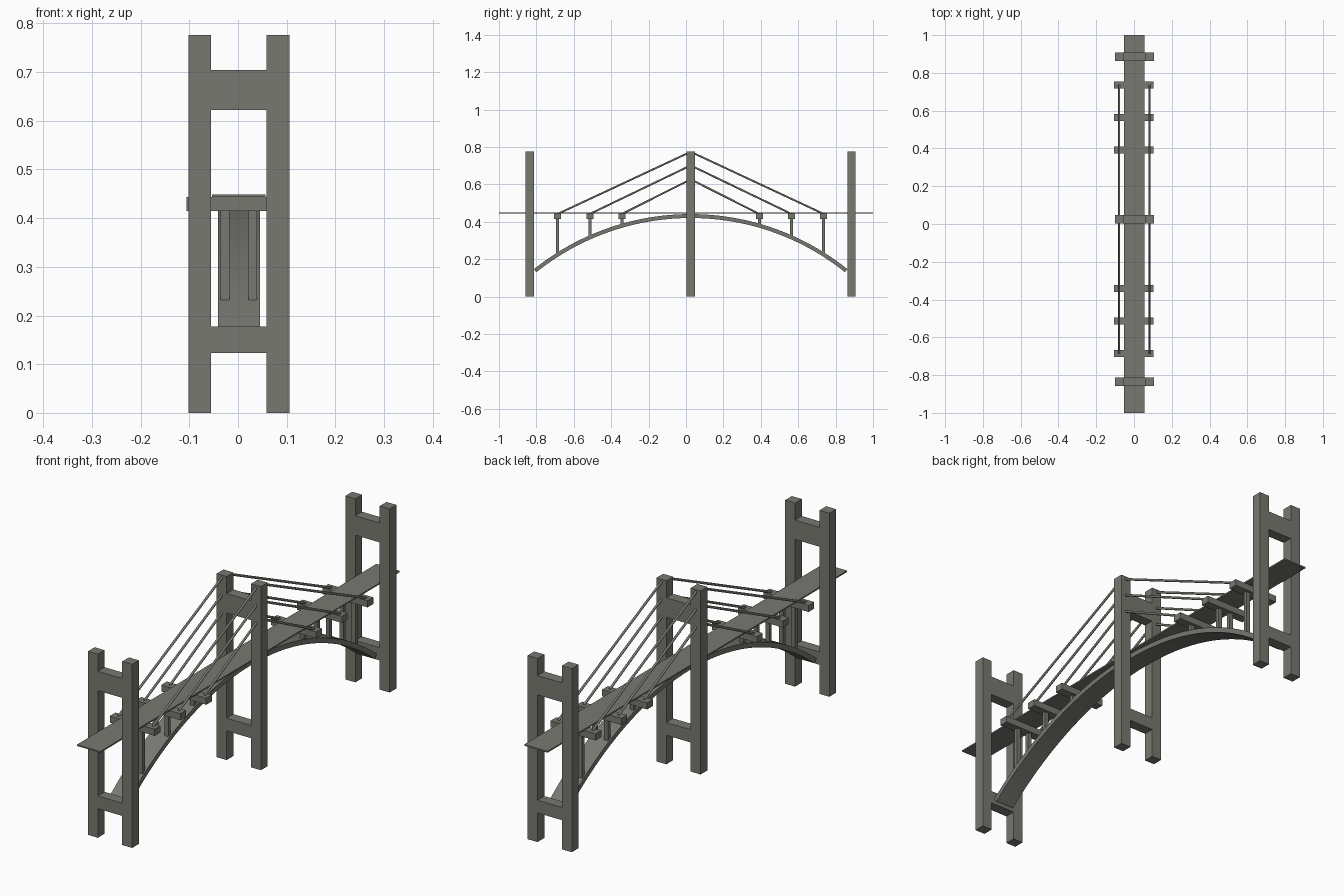
import bpy, bmesh, math
from mathutils import Vector

if "Cube" in bpy.data.objects:
    bpy.data.objects.remove(bpy.data.objects["Cube"])

XC, YC = 0.002, 0.025          # centre of the bridge structure
STEPS = (0.367, 0.539, 0.711)  # cross beam distances from the middle tower
CABLE_TOPS = (0.622, 0.697, 0.77)
R, CROWN = 1.34, 0.441         # arch radius and top height

concrete = bpy.data.materials.new("concrete grey")
concrete.diffuse_color = (0.19, 0.19, 0.168, 1)
concrete.use_nodes = True
concrete.node_tree.nodes["Principled BSDF"].inputs["Base Color"].default_value = concrete.diffuse_color


def finish(name, bm):
    bmesh.ops.recalc_face_normals(bm, faces=bm.faces)
    mesh = bpy.data.meshes.new(name)
    bm.to_mesh(mesh)
    bm.free()
    mesh.materials.append(concrete)
    ob = bpy.data.objects.new(name, mesh)
    bpy.context.collection.objects.link(ob)
    return ob


def extrude(name, pts, offset):
    bm = bmesh.new()
    f = bm.faces.new([bm.verts.new(p) for p in pts])
    ext = bmesh.ops.extrude_face_region(bm, geom=[f], use_keep_orig=True)
    vs = [v for v in ext["geom"] if isinstance(v, bmesh.types.BMVert)]
    bmesh.ops.translate(bm, verts=vs, vec=offset)
    return finish(name, bm)


def box(name, x0, x1, y0, y1, z0, z1):
    return extrude(name, [(x0, y0, z0), (x1, y0, z0), (x1, y1, z0), (x0, y1, z0)],
                   (0, 0, z1 - z0))


def rod(name, a, b, r):
    a, b = Vector(a), Vector(b)
    bm = bmesh.new()
    bmesh.ops.create_cone(bm, cap_ends=True, segments=12, radius1=r, radius2=r,
                          depth=(b - a).length)
    rot = (b - a).to_track_quat('Z', 'Y')
    for v in bm.verts:
        v.co = rot @ v.co + (a + b) / 2
    for f in bm.faces:
        f.smooth = len(f.verts) == 4
    return finish(name, bm)


def arch_top(d):
    return CROWN - R + math.sqrt(R * R - d * d)


# Road deck
box("road_deck", -0.053, 0.056, -1, 1, 0.443, 0.449)

# Three H-shaped towers
for n, y in (("front", YC - 0.86), ("middle", YC), ("back", YC + 0.86)):
    y0, y1 = y - 0.0225, y + 0.0225
    for s, side in ((-1, "left"), (1, "right")):
        a, b = sorted((XC + s * 0.057, XC + s * 0.1035))
        box(f"{n}_tower_{side}_post", a, b, y0, y1, 0, 0.776)
    box(n + "_tower_upper_beam", XC - 0.057, XC + 0.057, y0, y1, 0.622, 0.704)
    box(n + "_tower_lower_beam", XC - 0.057, XC + 0.057, y0, y1, 0.123, 0.177)

# Arch rib under the deck
amax = math.asin(0.838 / R)
angles = [amax * (i / 24 - 1) for i in range(49)]
profile = [(XC - 0.043, YC + r * math.sin(a), CROWN - R + r * math.cos(a))
           for r, seq in ((R, angles), (R - 0.021, angles[::-1])) for a in seq]
extrude("arch", profile, (0.086, 0, 0))

# Cross beams, struts and stay cables
for d, zt in zip(STEPS, CABLE_TOPS):
    for e, end in ((-1, "front"), (1, "back")):
        y = YC + e * d
        box(end + "_cross_beam", -0.106, 0.104, y - 0.019, y + 0.019, 0.415, 0.443)
        for s in (-1, 1):
            x = XC + s * 0.0285
            box(end + "_strut", x - 0.009, x + 0.009, y - 0.008, y + 0.008,
                arch_top(d) - 0.007, 0.42)
            x = XC + s * 0.0805
            rod(end + "_cable", (x, YC + e * 0.015, zt - 0.003), (x, y, 0.442), 0.005)
